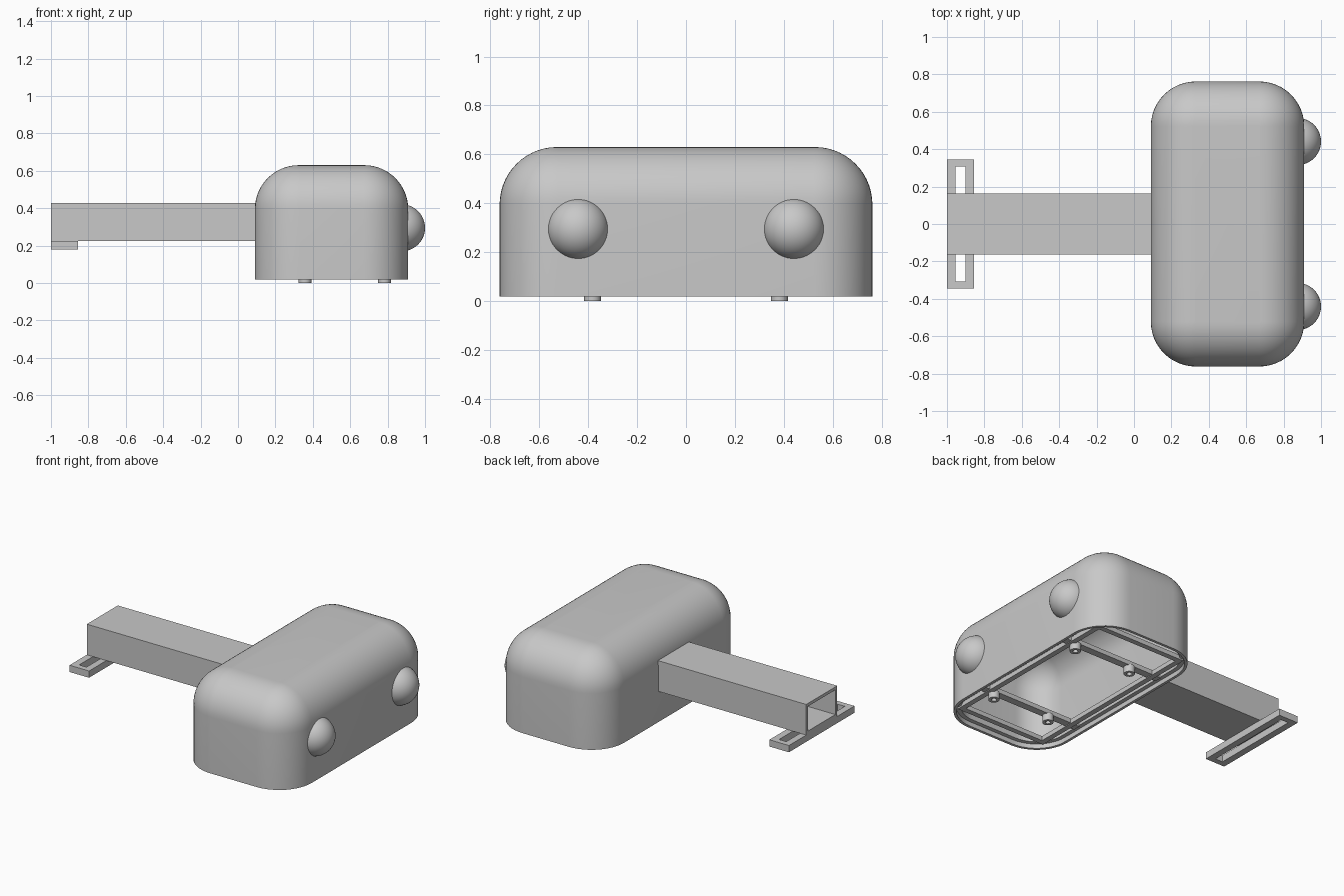
import bpy, bmesh
from math import sin, cos, pi, radians
from mathutils import Vector

old = bpy.data.objects.get("Cube")
if old:
    bpy.data.objects.remove(old, do_unlink=True)

grey = bpy.data.materials.new("plain grey")
grey.use_nodes = True
GREY = (0.58, 0.58, 0.58, 1)
grey.diffuse_color = GREY
for node in grey.node_tree.nodes:
    if node.type == 'BSDF_PRINCIPLED':
        node.inputs["Base Color"].default_value = GREY


def finish(name, bm, smooth=True):
    bmesh.ops.recalc_face_normals(bm, faces=bm.faces)
    mesh = bpy.data.meshes.new(name)
    bm.to_mesh(mesh)
    bm.free()
    mesh.materials.append(grey)
    obj = bpy.data.objects.new(name, mesh)
    bpy.context.collection.objects.link(obj)
    if smooth:
        bpy.ops.object.select_all(action='DESELECT')
        obj.select_set(True)
        bpy.context.view_layer.objects.active = obj
        bpy.ops.object.shade_smooth_by_angle(angle=radians(30))
    return obj


def bridge(bm, a, b):
    n = len(a)
    for i in range(n):
        j = (i + 1) % n
        bm.faces.new((a[i], a[j], b[j], b[i]))


def rect(w, h):
    return [(-w, -h), (w, -h), (w, h), (-w, h)]


def circle(r, n=24):
    return [(r * cos(2 * pi * i / n), r * sin(2 * pi * i / n)) for i in range(n)]


def hollow_prism(name, outer, inner, start, end, place, smooth=False):
    """Extruded ring section; place maps (u, v, depth) to a position."""
    bm = bmesh.new()
    loops = [[bm.verts.new(place(u, v, d)) for u, v in section]
             for section, d in ((outer, start), (outer, end), (inner, end), (inner, start))]
    for k in range(4):
        bridge(bm, loops[k], loops[(k + 1) % 4])
    return finish(name, bm, smooth)


def box(name, centre, size):
    bm = bmesh.new()
    bmesh.ops.create_cube(bm, size=1)
    bmesh.ops.scale(bm, vec=size, verts=bm.verts)
    bmesh.ops.translate(bm, vec=centre, verts=bm.verts)
    return finish(name, bm, False)


# Rounded housing: one hollow shell, open below, with a stepped rim
CX, HALF_X, HALF_Y, CORNER, SPRING = 0.5, 0.41, 0.762, 0.24, 0.395
BOTTOM, LEDGE, LIP, WALL = 0.02, 0.05, 0.018, 0.045


def outline(inset, steps=12):
    r = CORNER - inset
    points = []
    for quarter, (sx, sy) in enumerate(((1, 1), (-1, 1), (-1, -1), (1, -1))):
        for i in range(steps + 1):
            a = (quarter + i / steps) * pi / 2
            points.append((CX + sx * (HALF_X - CORNER) + r * cos(a),
                           sy * (HALF_Y - CORNER) + r * sin(a)))
    return points


def dome(inset, r, steps=14):
    angles = [i / steps * pi / 2 for i in range(steps + 1)]
    return [(inset + r * (1 - cos(a)), SPRING + r * sin(a)) for a in angles]


profile = dome(WALL, 0.19)[::-1]
profile += [(WALL, LEDGE), (LIP, LEDGE), (LIP, BOTTOM), (0, BOTTOM)]
profile += dome(0, 0.235)
bm = bmesh.new()
rings = [[bm.verts.new((x, y, z)) for x, y in outline(inset)] for inset, z in profile]
for a, b in zip(rings, rings[1:]):
    bridge(bm, a, b)
bm.faces.new(rings[0])
bm.faces.new(rings[-1])
finish("housing", bm)

# Rectangular frame inside the rim
hollow_prism("base_frame", rect(0.335, 0.66), rect(0.30, 0.625), 0.04, 0.07,
             lambda u, v, d: (CX + u, v, d))

# Cross bars with hollow screw bosses
for side, sy in (("left", 1), ("right", -1)):
    y = 0.382 * sy
    box("cross_bar_" + side, (CX, y, 0.06), (0.74, 0.05, 0.03))
    for place, x in (("inner", 0.358), ("outer", 0.783)):
        hollow_prism(f"screw_boss_{side}_{place}", circle(0.034), circle(0.016), 0, 0.05,
                     lambda u, v, d: (x + u, y + v, d), True)

# Round domes on the end face
for side, sy in (("back", 1), ("front", -1)):
    bm = bmesh.new()
    bmesh.ops.create_uvsphere(bm, u_segments=40, v_segments=24, radius=0.126)
    bmesh.ops.translate(bm, vec=Vector((0.874, 0.441 * sy, 0.295)), verts=bm.verts)
    finish("dome_" + side, bm)

# Square tube arm, open at the far end
hollow_prism("tube_arm", rect(0.163, 0.102), rect(0.143, 0.082), -1, 0.1,
             lambda u, v, d: (d, u, 0.327 + v))

# Slotted mounting plate under the arm end
hollow_prism("slotted_plate", rect(0.072, 0.345), rect(0.027, 0.308), 0.18, 0.225,
             lambda u, v, d: (-0.928 + u, v, d))
